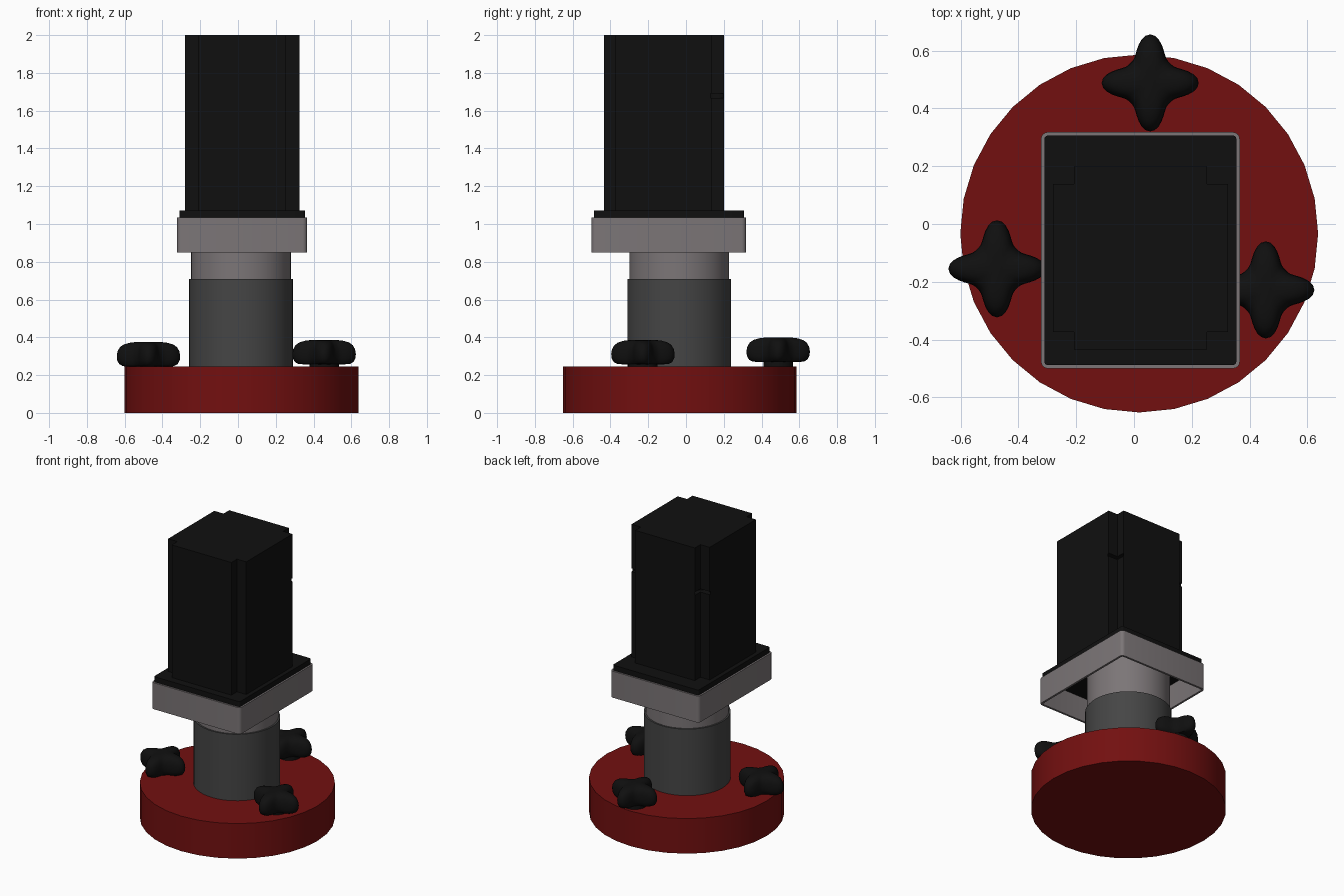
import bpy, bmesh, math

if "Cube" in bpy.data.objects:
    bpy.data.objects.remove(bpy.data.objects["Cube"])


def material(name, r, g, b):
    m = bpy.data.materials.new(name)
    m.diffuse_color = (r, g, b, 1)
    m.use_nodes = True
    m.node_tree.nodes["Principled BSDF"].inputs["Base Color"].default_value = m.diffuse_color
    return m


RED = material("dark red", 0.17, 0.005, 0.005)
BLACK = material("black", 0.005, 0.005, 0.005)
DARK = material("dark grey", 0.06, 0.06, 0.06)
GREY = material("warm grey", 0.2, 0.18, 0.185)


def finish(name, bm, mat, smooth=True):
    bmesh.ops.recalc_face_normals(bm, faces=bm.faces)
    me = bpy.data.meshes.new(name)
    bm.to_mesh(me)
    bm.free()
    me.materials.append(mat)
    ob = bpy.data.objects.new(name, me)
    bpy.context.collection.objects.link(ob)
    if smooth:
        bpy.ops.object.select_all(action='DESELECT')
        bpy.context.view_layer.objects.active = ob
        ob.select_set(True)
        bpy.ops.object.shade_smooth_by_angle(angle=math.radians(35))
    return ob


def loft(name, rings, mat, smooth=True, close=False):
    """Skin a list of rings; cap both ends, or join last ring to first."""
    bm = bmesh.new()
    vs = [[bm.verts.new(p) for p in ring] for ring in rings]
    n = len(vs[0])
    pairs = list(zip(vs, vs[1:])) + ([(vs[-1], vs[0])] if close else [])
    for a, b in pairs:
        for i in range(n):
            j = (i + 1) % n
            bm.faces.new((a[i], a[j], b[j], b[i]))
    if not close:
        bm.faces.new(vs[0])
        bm.faces.new(vs[-1])
    return finish(name, bm, mat, smooth)


def circle(x, y, z, r, n):
    return [(x + r * math.cos(2 * math.pi * i / n),
             y + r * math.sin(2 * math.pi * i / n), z) for i in range(n)]


def cylinder(name, x, y, r, z0, z1, n, mat):
    return loft(name, [circle(x, y, z0, r, n), circle(x, y, z1, r, n)], mat)


def round_rect(x0, x1, y0, y1, z, r, k=4):
    pts = []
    for q, (cx, cy) in enumerate([(x1 - r, y1 - r), (x0 + r, y1 - r),
                                  (x0 + r, y0 + r), (x1 - r, y0 + r)]):
        for i in range(k + 1):
            a = math.pi / 2 * (q + i / k)
            pts.append((cx + r * math.cos(a), cy + r * math.sin(a), z))
    return pts


# Round base and stepped column
cylinder("base_disc", 0.018, -0.033, 0.619, 0, 0.245, 32, RED)
cylinder("column", 0.016, -0.036, 0.275, 0.24, 0.71, 48, DARK)
cylinder("column_neck", 0.016, -0.036, 0.264, 0.70, 1.04, 48, GREY)

# Hollow collar, open underneath, with thin walls
X0, X1, Y0, Y1, W = -0.322, 0.366, -0.50, 0.318, 0.014
loft("collar", [
    round_rect(X0, X1, Y0, Y1, 0.85, 0.024),
    round_rect(X0, X1, Y0, Y1, 1.035, 0.024),
    round_rect(X0 + W, X1 - W, Y0 + W, Y1 - W, 1.035, 0.012),
    round_rect(X0 + W, X1 - W, Y0 + W, Y1 - W, 0.85, 0.012)], GREY, close=True)

# Flange plate seated in the collar
loft("flange_plate", [round_rect(-0.310, 0.354, -0.488, 0.306, z, 0.012)
                      for z in (1.02, 1.072)], BLACK)

# Motor block with square notches along its four upright corners
BX0, BX1, BY0, BY1, NX, NY = -0.28, 0.325, -0.435, 0.20, 0.072, 0.062
outline = [(BX0 + NX, BY0), (BX1 - NX, BY0), (BX1 - NX, BY0 + NY), (BX1, BY0 + NY),
           (BX1, BY1 - NY), (BX1 - NX, BY1 - NY), (BX1 - NX, BY1), (BX0 + NX, BY1),
           (BX0 + NX, BY1 - NY), (BX0, BY1 - NY), (BX0, BY0 + NY), (BX0 + NX, BY0 + NY)]
block = loft("motor_block", [[(x, y, z) for x, y in outline] for z in (1.06, 2.0)],
             BLACK, smooth=False)

# Small round slots in the rear corners
for side, x in (("left", BX0 + 0.05), ("right", BX1 - 0.05)):
    cutter = cylinder("slot_cutter_" + side, x, 0.15, 0.055, 1.668, 1.69, 20, BLACK)
    cutter.hide_render = True
    cutter.hide_viewport = True
    mod = block.modifiers.new("slot_" + side, 'BOOLEAN')
    mod.operation = 'DIFFERENCE'
    mod.solver = 'EXACT'
    mod.object = cutter

# Four-lobed clamping knobs on short stems
PROFILE = [(0.55, 0.0), (0.80, 0.001), (0.92, 0.012), (0.985, 0.032), (1.0, 0.055),
           (0.975, 0.08), (0.90, 0.102), (0.78, 0.116), (0.60, 0.125), (0.35, 0.130)]


def knob(name, x, y, z):
    rings = []
    for s, h in PROFILE:
        ring = []
        for i in range(64):
            a = 2 * math.pi * i / 64
            r = s * (0.097 + 0.071 * abs(math.cos(2 * a)) ** 3)
            ring.append((x + r * math.cos(a), y + r * math.sin(a), z + h))
        rings.append(ring)
    loft(name, rings, BLACK)
    cylinder(name + "_stem", x, y, 0.078, 0.24, z + 0.02, 24, BLACK)


knob("knob_back", 0.056, 0.488, 0.27)
knob("knob_left", -0.474, -0.155, 0.246)
knob("knob_right", 0.456, -0.228, 0.257)
